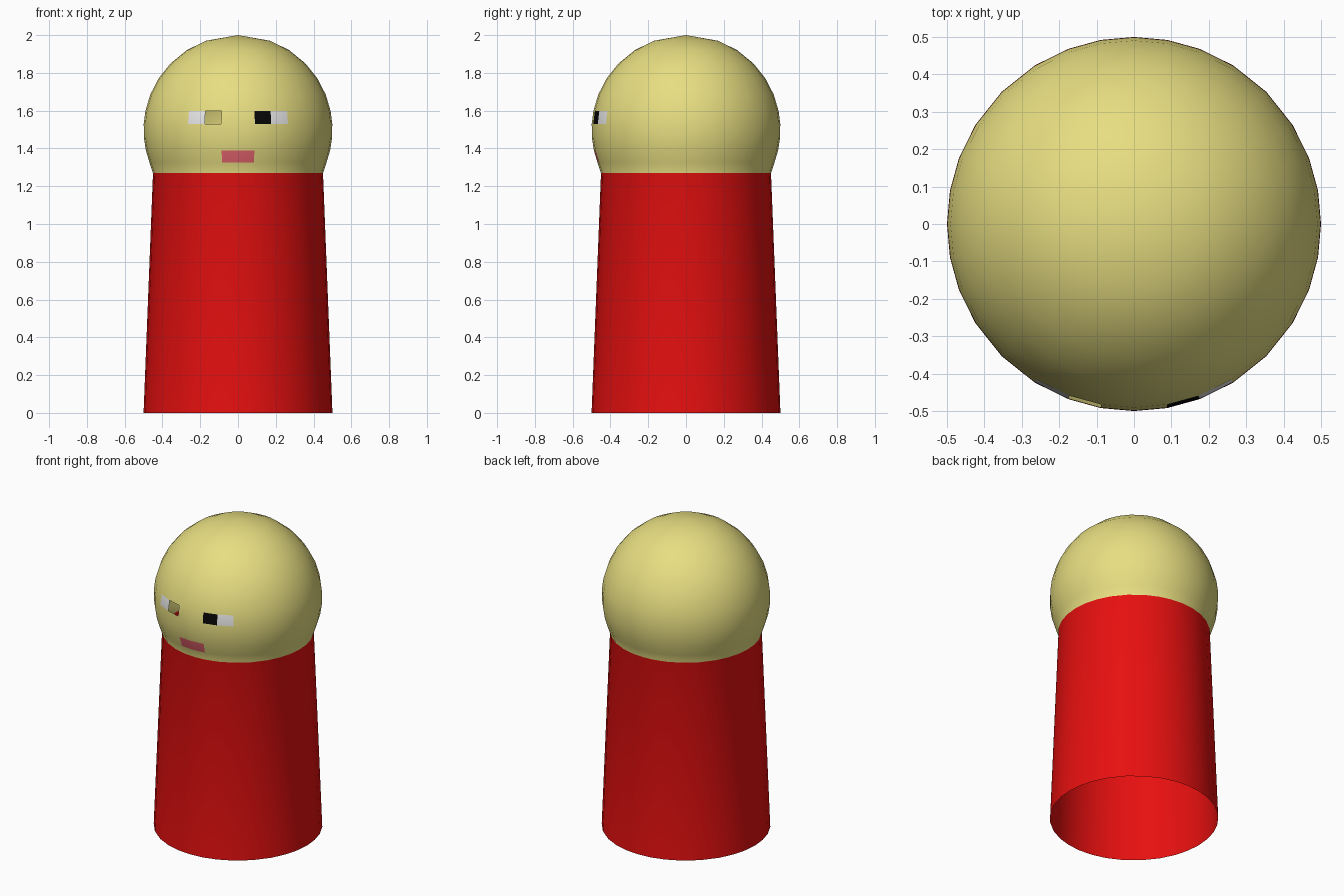
import bpy
import bmesh
from math import sin, cos, radians, sqrt

cube = bpy.data.objects.get("Cube")
if cube:
    bpy.data.objects.remove(cube, do_unlink=True)


def material(name, rgb):
    mat = bpy.data.materials.new(name)
    mat.use_nodes = True
    mat.diffuse_color = (*rgb, 1)
    mat.node_tree.nodes["Principled BSDF"].inputs["Base Color"].default_value = (*rgb, 1)
    return mat


SKIN, RED, WHITE, BLACK, PINK = range(5)
materials = [
    material("skin yellow", (0.8, 0.73, 0.22)),
    material("body red", (0.8, 0.005, 0.005)),
    material("eye white", (0.8, 0.8, 0.8)),
    material("pupil black", (0.002, 0.002, 0.002)),
    material("mouth pink", (0.8, 0.13, 0.16)),
]

# Angles around the figure, measured from the front towards its left
eighth = [0, 10.3, 20.6, 32]
quarter = eighth + [45] + [90 - a for a in reversed(eighth[1:])]
angles = [radians(a + 90 * q) for q in range(4) for a in quarter]
count = len(angles)

# Profile: tapered open body, then the rings of the ball head
NECK, CENTRE, RADIUS = 1.27, 1.5, 0.5
head_heights = [1.325, 1.39, 1.459, 1.53, 1.597, 1.684, 1.77, 1.85, 1.92, 1.97]
profile = [(0.5, 0), (0.45, NECK)]
profile += [(sqrt(RADIUS ** 2 - (z - CENTRE) ** 2), z) for z in head_heights]

bm = bmesh.new()
rings = [[bm.verts.new((r * sin(a), -r * cos(a), z)) for a in angles] for r, z in profile]
top = bm.verts.new((0, 0, CENTRE + RADIUS))

# Skin of the figure: columns are numbered from the front, rows from the base
MOUTH_ROW, EYE_ROW = 3, 6
mouth_columns = (0, count - 1)
eye_colours = {1: BLACK, 2: WHITE, count - 3: WHITE}
open_pupil = count - 2

for row in range(len(rings) - 1):
    low, high = rings[row], rings[row + 1]
    for col in range(count):
        if row == EYE_ROW - 1 and col == open_pupil:
            continue  # the right pupil is an opening
        nxt = (col + 1) % count
        face = bm.faces.new((low[col], low[nxt], high[nxt], high[col]))
        face.smooth = True
        if row == 0:
            face.material_index = RED
        elif row == MOUTH_ROW - 1 and col in mouth_columns:
            face.material_index = PINK
        elif row == EYE_ROW - 1:
            face.material_index = eye_colours.get(col, SKIN)

# Crown of the head
for col in range(count):
    face = bm.faces.new((rings[-1][col], rings[-1][(col + 1) % count], top))
    face.smooth = True

mesh = bpy.data.meshes.new("peg_figure")
bm.to_mesh(mesh)
bm.free()
for mat in materials:
    mesh.materials.append(mat)
bpy.context.scene.collection.objects.link(bpy.data.objects.new("peg_figure", mesh))
